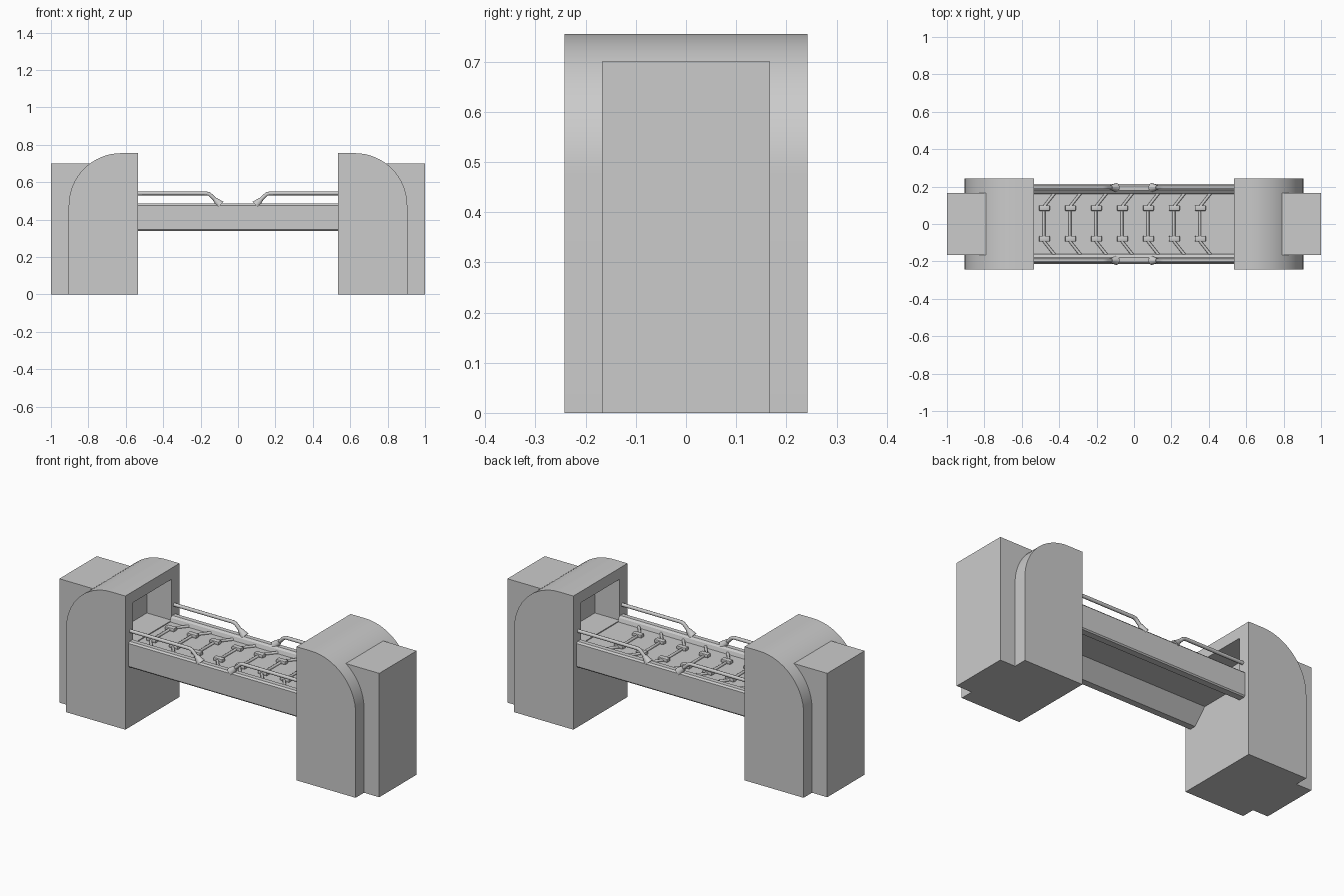
import bpy, bmesh, math
from mathutils import Vector

if "Cube" in bpy.data.objects:
    bpy.data.objects.remove(bpy.data.objects["Cube"])


def finish(name, bm, smooth=True):
    bmesh.ops.recalc_face_normals(bm, faces=bm.faces)
    me = bpy.data.meshes.new(name)
    bm.to_mesh(me)
    bm.free()
    ob = bpy.data.objects.new(name, me)
    bpy.context.collection.objects.link(ob)
    if smooth:
        bpy.ops.object.select_all(action='DESELECT')
        ob.select_set(True)
        bpy.context.view_layer.objects.active = ob
        bpy.ops.object.shade_smooth_by_angle(angle=math.radians(30))
    return ob


def prism(name, pts, direction):
    """Extrude a closed outline of 3D points along a vector."""
    bm = bmesh.new()
    f = bm.faces.new([bm.verts.new(p) for p in pts])
    r = bmesh.ops.extrude_face_region(bm, geom=[f])
    bmesh.ops.translate(bm, vec=direction,
                        verts=[v for v in r['geom'] if isinstance(v, bmesh.types.BMVert)])
    return finish(name, bm)


def box(name, lo, hi, bevel=0):
    bm = bmesh.new()
    bmesh.ops.create_cube(bm, size=1)
    for v in bm.verts:
        v.co = [lo[i] if v.co[i] < 0 else hi[i] for i in range(3)]
    if bevel:
        bmesh.ops.bevel(bm, geom=bm.edges[:], offset=bevel, segments=2,
                        profile=0.5, affect='EDGES')
    return finish(name, bm, bevel > 0)


def tube(name, pts, radius):
    cu = bpy.data.curves.new(name, 'CURVE')
    cu.dimensions = '3D'
    cu.bevel_depth = radius
    cu.bevel_resolution = 2
    cu.use_fill_caps = True
    sp = cu.splines.new('POLY')
    sp.points.add(len(pts) - 1)
    for p, co in zip(sp.points, pts):
        p.co = (*co, 1)
    ob = bpy.data.objects.new(name, cu)
    bpy.context.collection.objects.link(ob)
    return ob


def cone(name, a, b, r1, r2):
    a, b = Vector(a), Vector(b)
    bm = bmesh.new()
    bmesh.ops.create_cone(bm, cap_ends=True, segments=14, radius1=r1, radius2=r2,
                          depth=(b - a).length)
    bmesh.ops.rotate(bm, verts=bm.verts, cent=(0, 0, 0),
                     matrix=Vector((0, 0, 1)).rotation_difference(b - a).to_matrix())
    bmesh.ops.translate(bm, verts=bm.verts, vec=(a + b) / 2)
    return finish(name, bm)


for s, side in ((-1, "left"), (1, "right")):
    # end housing with rounded outer shoulder and a window recess facing inward
    outline = [(0.535, 0), (0.535, 0.755)]
    for i in range(17):
        t = math.pi / 2 * (1 - i / 16)
        outline.append((0.625 + 0.28 * math.cos(t), 0.475 + 0.28 * math.sin(t)))
    outline.append((0.905, 0))
    housing = prism(side + "_housing", [(s * x, -0.242, z) for x, z in outline], (0, 0.484, 0))
    xs = sorted((s * 0.5, s * 0.69))
    cutter = box(side + "_window_cutter", (xs[0], -0.172, 0.46), (xs[1], 0.172, 0.692))
    mod = housing.modifiers.new("window", 'BOOLEAN')
    mod.operation = 'DIFFERENCE'
    mod.solver = 'EXACT'
    mod.object = cutter
    bpy.context.view_layer.objects.active = housing
    bpy.ops.object.modifier_apply(modifier=mod.name)
    bpy.data.objects.remove(cutter)

    # outer cabinet
    xs = sorted((s * 0.75, s * 1.0))
    box(side + "_cabinet", (xs[0], -0.167, 0), (xs[1], 0.167, 0.7))

    # handrails with their feet
    for y, row in ((-0.195, "front"), (0.195, "back")):
        tag = f"{side}_{row}_handrail"
        tube(tag, [(s * 0.54, y, 0.54), (s * 0.168, y, 0.54), (s * 0.155, y, 0.537),
                   (s * 0.145, y, 0.529), (s * 0.105, y, 0.49)], 0.01)
        cone(tag + "_foot", (s * 0.095, y, 0.479), (s * 0.124, y, 0.509), 0.024, 0.012)

# bridge: side rails with a recessed deck, hollow below
half = [(0.16, 0.455), (0.167, 0.476), (0.178, 0.485), (0.204, 0.485), (0.213, 0.476),
        (0.213, 0.347), (0.207, 0.34), (0.17, 0.34), (0.095, 0.42)]
section = half + [(-y, z) for y, z in reversed(half)]
prism("bridge", [(-0.537, y, z) for y, z in section], (1.074, 0, 0))

# bent ribs and clamp blocks along the deck
for i in range(7):
    x = -0.482 + i * 0.139
    tube(f"deck_rib_{i}", [(x + 0.058, -0.165, 0.459), (x, -0.092, 0.459), (x, 0.092, 0.459),
                           (x + 0.058, 0.165, 0.459)], 0.008)
    for y in (-0.079, 0.085):
        box(f"deck_clamp_{i}", (x - 0.026, y - 0.015, 0.452), (x + 0.032, y + 0.015, 0.473), 0.005)
